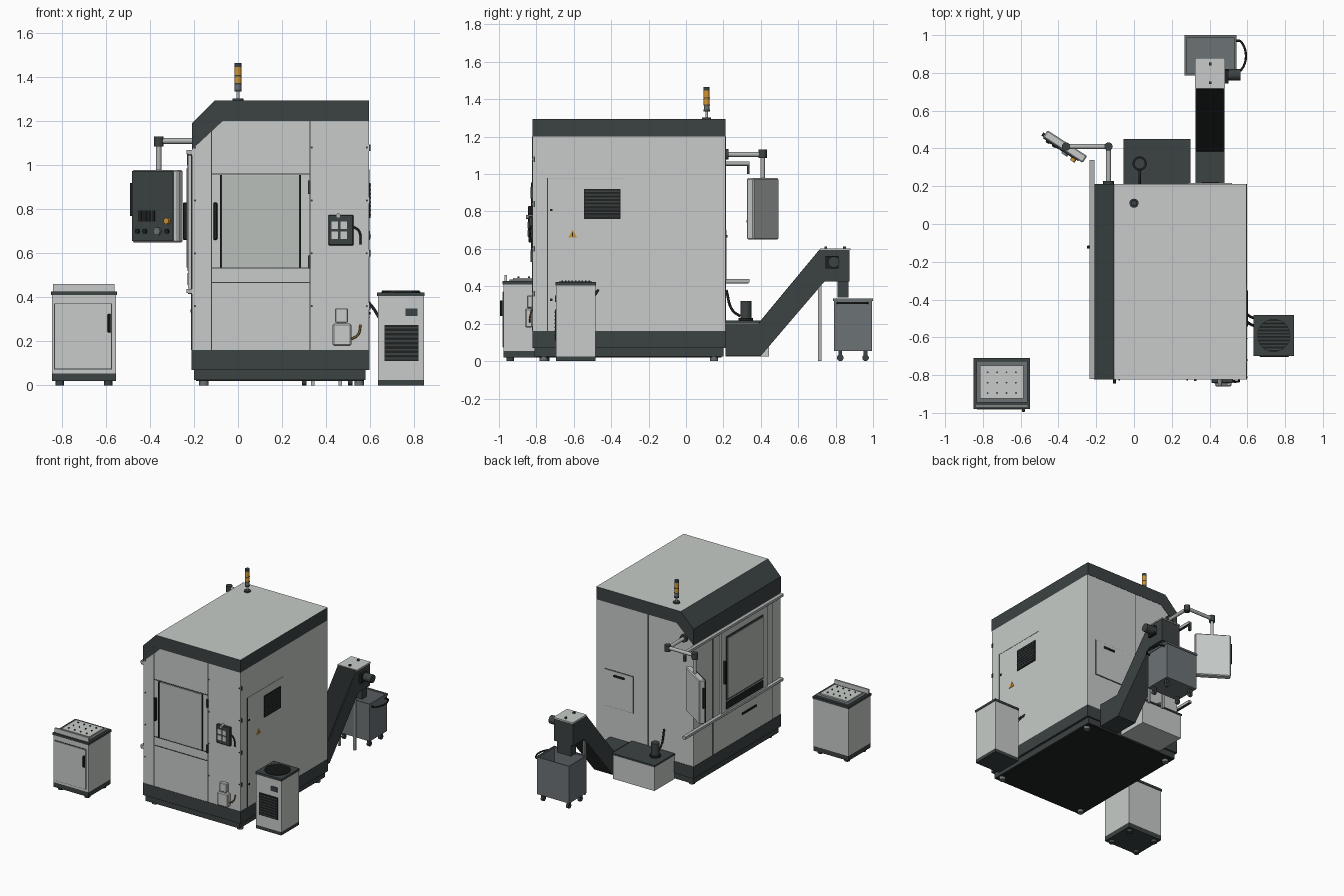
import bpy, bmesh, math
from mathutils import Vector, Matrix

if "Cube" in bpy.data.objects:
    bpy.data.objects.remove(bpy.data.objects["Cube"])


def mat(name, r, g, b):
    m = bpy.data.materials.new(name)
    m.diffuse_color = (r, g, b, 1)
    m.use_nodes = True
    m.node_tree.nodes["Principled BSDF"].inputs["Base Color"].default_value = m.diffuse_color
    return m


LIGHT = mat("light_grey", .57, .60, .58)
DARK = mat("charcoal", .045, .055, .055)
BLACK = mat("black", .014, .016, .016)
STEEL = mat("steel_grey", .15, .17, .18)
GLASS = mat("pane_grey", .49, .52, .50)
PIPE = mat("pipe_grey", .45, .46, .46)
ORANGE = mat("amber", .65, .30, .03)
CABLE = mat("cable_brown", .22, .12, .03)


def finish(name, bm, *mats, smooth=False):
    bmesh.ops.recalc_face_normals(bm, faces=bm.faces)
    me = bpy.data.meshes.new(name)
    bm.to_mesh(me)
    bm.free()
    for m in mats:
        me.materials.append(m)
    ob = bpy.data.objects.new(name, me)
    bpy.context.collection.objects.link(ob)
    if smooth:
        bpy.context.view_layer.objects.active = ob
        ob.select_set(True)
        bpy.ops.object.shade_smooth_by_angle()
        ob.select_set(False)
    return ob


def box(name, x, y, z, m, bevel=0):
    bm = bmesh.new()
    bmesh.ops.create_cube(bm, size=1)
    for v in bm.verts:
        v.co = [a[0] + (c + .5) * (a[1] - a[0]) for a, c in zip((x, y, z), v.co)]
    if bevel:
        bmesh.ops.bevel(bm, geom=bm.edges[:], offset=bevel, segments=1, affect='EDGES')
    return finish(name, bm, m)


def cyl(name, a, b, r, m, n=20):
    a, b = Vector(a), Vector(b)
    bm = bmesh.new()
    rot = (b - a).to_track_quat('Z', 'Y').to_matrix().to_4x4()
    bmesh.ops.create_cone(bm, cap_ends=True, segments=n, radius1=r, radius2=r,
                          depth=(b - a).length, matrix=Matrix.Translation((a + b) / 2) @ rot)
    return finish(name, bm, m, smooth=True)


def prism(name, pts, axis, lo, hi, *mats):
    bm = bmesh.new()
    at = lambda u, v, t: (t, u, v) if axis == 'x' else (u, t, v)
    f = bm.faces.new([bm.verts.new(at(u, v, lo)) for u, v in pts])
    ext = bmesh.ops.extrude_face_region(bm, geom=[f])
    d = Vector((hi - lo, 0, 0)) if axis == 'x' else Vector((0, hi - lo, 0))
    bmesh.ops.translate(bm, vec=d, verts=[v for v in ext['geom'] if isinstance(v, bmesh.types.BMVert)])
    return finish(name, bm, *mats)


def tube(name, pts, r, m):
    cu = bpy.data.curves.new(name, 'CURVE')
    cu.dimensions, cu.bevel_depth, cu.bevel_resolution, cu.use_fill_caps = '3D', r, 2, True
    sp = cu.splines.new('BEZIER')
    sp.bezier_points.add(len(pts) - 1)
    for p, c in zip(sp.bezier_points, pts):
        p.co, p.handle_left_type, p.handle_right_type = c, 'AUTO', 'AUTO'
    cu.materials.append(m)
    bpy.context.collection.objects.link(bpy.data.objects.new(name, cu))


F, B, L, R = -.82, .21, -.21, .595   # enclosure limits

# Enclosure, roof band and base
prism("enclosure", [(L, .16), (L, 1.07), (-.07, 1.2), (R, 1.2), (R, .16)], 'y', F, B, LIGHT)
band = prism("roof_band", [(L, 1.07), (L, 1.19), (-.105, 1.295), (R, 1.295), (R, 1.2), (-.07, 1.2)],
             'y', F - .002, B + .002, DARK, LIGHT)
for p in band.data.polygons:
    p.material_index = int(p.normal.z > .9)
box("base_band", (L - .002, R + .002), (F - .002, B + .002), (.07, .16), DARK)
box("base_skirt", (-.2, .58), (F + .01, B - .01), (.025, .07), DARK)
box("base_underside", (-.19, .57), (F + .02, B - .02), (.02, .025), BLACK)
for x in (-.155, .55):
    for y in (F + .06, B - .06):
        cyl("machine_foot", (x, y, 0), (x, y, .025), .022, STEEL)

# Front door
for x in (-.122, .325):
    box("front_seam", (x, x + .005), (F - .003, F), (.16, 1.2), DARK)
for z in (.465, .53, .957):
    box("front_cross_seam", (-.12, .325), (F - .003, F), (z, z + .005), DARK)
box("front_window", (-.08, .28), (F - .004, F), (.537, .953), GLASS)
for x in (-.082, .277):
    box("front_window_bar", (x, x + .009), (F - .008, F), (.535, .955), BLACK)
box("front_door_handle", (-.112, -.094), (F - .025, F), (.66, .83), BLACK, .004)
for z in (.53, .87):
    box("front_hinge", (.318, .33), (F - .012, F), (z, z + .06), DARK)
for x in (-.195, .335, .585):
    for z in (.36, .6, .84, 1.08):
        cyl("front_bolt", (x, F - .004, z), (x, F, z), .005, DARK, 8)

# Front switch panel and lubricator
box("switch_panel", (.41, .525), (F - .022, F), (.635, .775), DARK, .004)
for x in (.425, .465):
    for z in (.665, .71):
        box("switch", (x, x + .03), (F - .028, F - .02), (z, z + .035), LIGHT)
cyl("switch_knob", (.455, F - .035, .77), (.455, F, .77), .011, PIPE, 12)
tube("switch_cable", [(.525, F - .01, .72), (.55, F - .015, .70), (.557, F - .01, .64)], .005, BLACK)
box("lubricator_tank", (.43, .515), (F - .04, F), (.18, .28), LIGHT, .006)
box("lubricator_head", (.44, .5), (F - .03, F), (.285, .35), LIGHT, .004)
box("lubricator_neck", (.45, .49), (F - .025, F), (.28, .286), PIPE)
tube("lubricator_cable", [(.515, F - .015, .21), (.545, F - .015, .23), (.557, F - .005, .275)], .005, CABLE)

# Right side grille, access seam and hazard plate
box("side_grille", (R, R + .006), (-.545, -.35), (.76, .92), BLACK)
for i in range(8):
    z = .772 + i * .019
    box("side_grille_slat", (R + .004, R + .008), (-.54, -.355), (z, z + .007), DARK)
box("side_seam", (R, R + .003), (-.742, -.738), (.16, .98), DARK)
box("side_cross_seam", (R, R + .002), (-.74, -.32), (.977, .98), PIPE)
prism("hazard_plate", [(-.63, .66), (-.582, .66), (-.606, .702)], 'x', R, R + .004, ORANGE)
box("hazard_mark", (R, R + .006), (-.609, -.603), (.667, .687), BLACK)
for z in (.33, .81):
    box("side_latch", (R, R + .006), (-.726, -.714), (z - .008, z + .004), BLACK)
for z in (.36, .6, .84, 1.08):
    box("side_hinge", (R, R + .006), (F + .004, F + .012), (z - .015, z + .015), DARK)

# Left sliding door on two rails
for z in (.43, 1.06):
    box("door_rail", (L - .025, L), (F, .34), (z - .01, z + .008), PIPE)
    box("door_rail_lip", (L - .018, L), (F, .335), (z - .016, z - .01), DARK)
box("rail_end_bracket", (L - .022, L - .004), (.325, .34), (1.0, 1.06), DARK)
box("side_door", (L - .016, L), (-.64, -.10), (.44, 1.05), LIGHT)
box("side_door_trim", (L - .02, L), (-.59, -.15), (.52, 1.0), DARK)
box("side_door_window", (L - .024, L), (-.575, -.165), (.535, .985), GLASS)
box("side_door_vent", (L - .02, L), (-.59, -.15), (.455, .51), BLACK)
box("side_door_handle", (L - .04, L - .016), (-.13, -.115), (.66, .83), BLACK, .004)
for y in (-.72, -.02):
    box("left_seam", (L - .003, L), (y, y + .004), (.16, 1.05), DARK)
box("left_lower_slot", (L - .006, L), (-.53, -.36), (.33, .345), BLACK)

# Rear seam and access panel
box("rear_seam", (.165, .169), (B, B + .003), (.16, 1.2), DARK)
box("rear_panel_edge", (.283, .523), (B, B + .003), (.427, .703), DARK)
box("rear_panel", (.286, .52), (B, B + .006), (.43, .70), LIGHT)
box("rear_panel_handle", (.36, .45), (B, B + .012), (.66, .675), BLACK)

# Signal tower
for z0, z1, r, m in ((1.295, 1.303, .024, DARK), (1.303, 1.335, .007, PIPE), (1.335, 1.345, .017, DARK),
                     (1.345, 1.367, .015, STEEL), (1.367, 1.373, .017, DARK), (1.373, 1.403, .016, ORANGE),
                     (1.403, 1.409, .017, DARK), (1.409, 1.447, .016, ORANGE), (1.447, 1.465, .016, DARK)):
    cyl("signal_tower", (0, .11, z0), (0, .11, z1), r, m)

# Swing arm
cyl("arm_inner", (-.135, B, 1.105), (-.135, .41, 1.105), .013, PIPE)
cyl("arm_flange", (-.135, B, 1.105), (-.135, B + .018, 1.105), .028, DARK)
cyl("arm_outer", (-.135, .41, 1.11), (-.36, .41, 1.11), .013, PIPE)
cyl("arm_post", (-.36, .41, .97), (-.36, .41, 1.1), .012, PIPE)
for x in (-.135, -.36):
    cyl("arm_joint", (x, .41, 1.085), (x, .41, 1.13), .022, DARK)

# Control pendant, built square to the axes and then turned
pendant = Matrix.Translation((-.365, .41, 0)) @ Matrix.Rotation(math.radians(-33), 4, 'Z')
parts = [box("pendant_case", (-.125, .125), (-.022, .022), (.65, .978), LIGHT, .006),
         box("pendant_face", (-.122, .1), (-.027, -.02), (.655, .973), DARK),
         box("pendant_grip", (-.137, -.125), (-.02, .0), (.77, .92), BLACK),
         box("pendant_screen", (-.095, .075), (-.029, -.026), (.83, .955), DARK),
         cyl("pendant_stop", (.075, -.045, .747), (.075, -.026, .747), .014, ORANGE),
         cyl("pendant_dial", (.02, -.04, .70), (.02, -.026, .70), .018, STEEL)]
for i in range(4):
    parts.append(box("pendant_keys", (-.085 + i * .024, -.068 + i * .024), (-.031, -.026), (.745, .795), BLACK))
for u in (-.09, -.05, .07):
    parts.append(cyl("pendant_knob", (u, -.036, .70), (u, -.026, .70), .011, BLACK, 12))
for ob in parts:
    ob.matrix_world = pendant

# Coolant tank, pump and hose
box("coolant_tank", (-.05, .295), (B, .445), (.025, .205), LIGHT)
box("coolant_tank_lid", (-.055, .30), (B, .45), (.205, .218), DARK)
cyl("pump_flange", (.03, .32, .218), (.03, .32, .23), .038, BLACK)
cyl("pump", (.03, .32, .23), (.03, .32, .32), .029, DARK)
tube("coolant_hose", [(.03, .29, .24), (.03, .25, .27), (.03, .215, .38)], .007, BLACK)

# Chip conveyor
prism("conveyor", [(B, .028), (.40, .028), (.74, .425), (.875, .425), (.875, .595), (.715, .595), (.39, .2), (B, .2)],
      'x', .325, .48, DARK)
prism("conveyor_belt_cover", [(.385, .2), (.715, .598), (.72, .592), (.39, .195)], 'x', .33, .475, BLACK)
box("conveyor_head_cap", (.322, .483), (.717, .88), (.593, .602), LIGHT)
for y in (.74, .84):
    box("cap_bolt", (.396, .41), (y, y + .015), (.6, .612), DARK)
box("conveyor_chute", (.345, .46), (.81, .87), (.34, .425), DARK)
cyl("conveyor_motor", (.48, .79, .53), (.565, .79, .53), .03, DARK)
box("motor_mount", (.48, .50), (.745, .815), (.495, .562), BLACK)
for x in (.34, .465):
    box("conveyor_leg", (x - .008, x + .008), (.707, .724), (0, .42), PIPE)

# Chip bin with open top, rim, push handle and casters
box("bin_floor", (.28, .53), (.795, .99), (.055, .07), STEEL)
for x in (.272, .53):
    box("bin_side", (x, x + .008), (.79, .995), (.055, .33), STEEL)
for y in (.79, .987):
    box("bin_end", (.272, .538), (y, y + .008), (.055, .33), STEEL)
for x in (.268, .536):
    box("bin_rim", (x, x + .007), (.785, 1.0), (.322, .336), STEEL)
for y in (.785, .993):
    box("bin_rim", (.268, .543), (y, y + .007), (.322, .336), STEEL)
box("bin_contents_plate", (.28, .53), (.798, .987), (.2, .21), STEEL)
tube("bin_handle", [(.54, .81, .31), (.567, .815, .31), (.567, .965, .31), (.54, .97, .31)], .006, BLACK)
for x in (.30, .51):
    for y in (.825, .96):
        cyl("bin_caster", (x - .01, y, .018), (x + .01, y, .018), .018, DARK, 14)
        box("caster_fork", (x - .012, x + .012), (y - .01, y + .01), (.025, .056), DARK)

# Tool cabinet
box("cabinet_base", (-.845, -.555), (-.975, -.715), (.02, .055), DARK)
box("cabinet_body", (-.845, -.555), (-.975, -.715), (.055, .41), LIGHT)
box("cabinet_top", (-.85, -.55), (-.98, -.71), (.41, .427), DARK)
box("cabinet_tray_frame", (-.835, -.565), (-.945, -.725), (.427, .435), STEEL)
box("cabinet_tray", (-.815, -.585), (-.925, -.75), (.435, .445), LIGHT)
box("cabinet_front_ledge", (-.84, -.56), (-.97, -.958), (.427, .46), LIGHT)
box("cabinet_door_edge", (-.836, -.572), (-.978, -.97), (.072, .373), DARK)
box("cabinet_door", (-.832, -.576), (-.982, -.97), (.076, .369), LIGHT)
box("cabinet_door_handle", (-.592, -.578), (-.995, -.98), (.24, .325), BLACK, .003)
for i in range(4):
    for j in range(3):
        x, y = -.775 + i * .05, -.895 + j * .055
        cyl("tray_socket", (x, y, .44), (x, y, .452), .005, DARK, 8)
for x in (-.81, -.59):
    for y in (-.94, -.75):
        cyl("cabinet_foot", (x, y, 0), (x, y, .02), .02, DARK, 14)

# Chiller with round fan grille
box("chiller_base", (.635, .845), (-.695, -.485), (0, .025), DARK)
box("chiller_body", (.635, .845), (-.695, -.485), (.025, .405), LIGHT)
box("chiller_top", (.632, .848), (-.698, -.482), (.405, .422), DARK)
cyl("chiller_fan", (.74, -.59, .42), (.74, -.59, .426), .088, BLACK, 32)
for i in range(-4, 5):
    h = math.sqrt(.085 ** 2 - (i * .018) ** 2)
    box("fan_slat", (.74 - h, .74 + h), (-.594 + i * .018, -.586 + i * .018), (.424, .431), DARK)
box("chiller_vent", (.665, .82), (-.701, -.694), (.11, .275), BLACK)
for i in range(8):
    box("chiller_vent_slat", (.668, .817), (-.703, -.699), (.118 + i * .02, .126 + i * .02), DARK)
box("chiller_display", (.76, .815), (-.70, -.694), (.315, .35), DARK)
for y in (-.53, -.49):
    tube("chiller_hose", [(.59, y + .02, .38), (.615, y, .35), (.64, y - .01, .31)], .007, BLACK)
